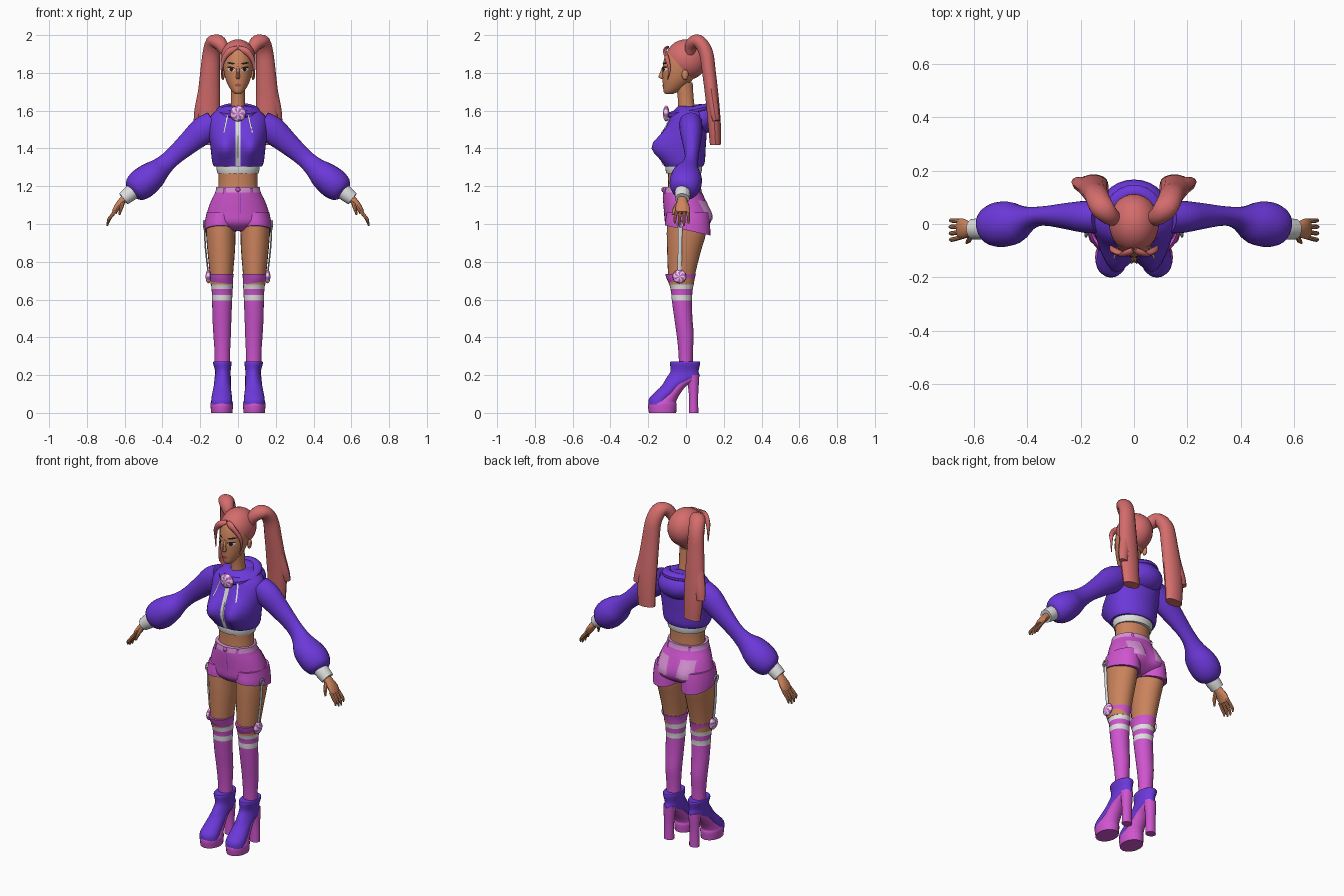
import bpy, bmesh, math
from mathutils import Vector, Matrix
from mathutils.bvhtree import BVHTree

def mat(name, r, g, b):
    m = bpy.data.materials.new(name)
    m.diffuse_color = (r, g, b, 1)
    return m

PURPLE = mat("purple cloth", .15, .04, .70)
PINK = mat("pink cloth", .62, .09, .62)
PALE = mat("pale pink", .68, .29, .66)
SKIN = mat("skin", .60, .23, .11)
HAIR = mat("coral hair", .66, .15, .15)
WHITE = mat("white trim", .74, .74, .74)
DARK = mat("dark lines", .015, .01, .01)
LIP = mat("lip brown", .36, .09, .06)
X, Y, Z = Vector((1, 0, 0)), Vector((0, 1, 0)), Vector((0, 0, 1))

def finish(name, bm, mats, rule=None, angle=40):
    bmesh.ops.recalc_face_normals(bm, faces=bm.faces)
    if rule:
        for f in bm.faces:
            f.material_index = rule(f.calc_center_median())
    me = bpy.data.meshes.new(name)
    bm.to_mesh(me)
    bm.free()
    for m in mats:
        me.materials.append(m)
    ob = bpy.data.objects.new(name, me)
    bpy.context.collection.objects.link(ob)
    bpy.ops.object.select_all(action='DESELECT')
    ob.select_set(True)
    bpy.context.view_layer.objects.active = ob
    bpy.ops.object.shade_smooth_by_angle(angle=math.radians(angle))
    return ob

def spline(pts, steps):
    out = []
    for i in range(len(pts) - 1):
        a, b, c, d = (pts[max(i-1, 0)], pts[i], pts[i+1], pts[min(i+2, len(pts)-1)])
        for k in range(steps):
            t = k / steps
            out.append([.5*(2*q + (r-p)*t + (2*p-5*q+4*r-s)*t*t + (3*q-p-3*r+s)*t**3)
                        for p, q, r, s in zip(a, b, c, d)])
    return out + [list(pts[-1])]

def tube(name, pts, mats, ref=X, flat=True, n=20, steps=3, side=1, deform=None, rule=None, closed=False):
    """Loft of elliptical sections (x, y, z, radius along ref, other radius)."""
    pts = spline(pts, steps)
    P = [Vector(p[:3]) for p in pts]
    bm, rings = bmesh.new(), []
    for i, p in enumerate(pts):
        if closed:
            t = (P[(i+1) % len(P)] - P[i-1]).normalized()
        else:
            t = Z if flat else (P[min(i+1, len(P)-1)] - P[max(i-1, 0)]).normalized()
        u = (ref - t * ref.dot(t)).normalized()
        v = t.cross(u)
        ring = []
        for k in range(n):
            a = 2 * math.pi * k / n
            q = P[i] + u * p[3] * math.cos(a) + v * p[4] * math.sin(a)
            if deform:
                q = deform(q)
            ring.append(bm.verts.new((q.x * side, q.y, q.z)))
        rings.append(ring)
    pairs = list(zip(rings, rings[1:])) + ([(rings[-1], rings[0])] if closed else [])
    for a, b in pairs:
        for k in range(n):
            bm.faces.new((a[k], a[(k+1) % n], b[(k+1) % n], b[k]))
    if not closed:
        bm.faces.new(rings[0])
        bm.faces.new(rings[-1])
    return finish(name, bm, mats, rule)

def ball(name, loc, rad, mats, rot=None, n=16, rule=None, cut=None):
    bm = bmesh.new()
    bmesh.ops.create_uvsphere(bm, u_segments=n, v_segments=max(6, n//2), radius=1)
    if rule:
        for f in bm.faces:
            f.material_index = rule(f.calc_center_median())
    bm.transform(Matrix.Translation(loc) @ (rot or Matrix()) @ Matrix.Diagonal((*rad, 1)))
    if cut:
        bmesh.ops.bisect_plane(bm, geom=bm.verts[:] + bm.edges[:] + bm.faces[:],
                               plane_co=cut[0], plane_no=cut[1], clear_inner=True)
    return finish(name, bm, mats)

def candy(name, loc, r, axis):
    """Round sweet with spiral wedges."""
    def swirl(c):
        return int((math.atan2(c.y, c.x) + math.pi) / math.pi * 6 + math.hypot(c.x, c.y) * 1.2) % 2
    return ball(name, loc, (r, r, r*.4), [PINK, WHITE],
                Matrix.Rotation(math.pi/2, 4, axis), 24, swirl)

def surface(ob):
    me = ob.data
    tree = BVHTree.FromPolygons([v.co for v in me.vertices], [p.vertices[:] for p in me.polygons])
    def hit(x, z, d=1):
        h = tree.ray_cast(Vector((x, -d, z)), Vector((0, d, 0)))[0]
        return h.y if h else 0
    return hit

def patch(name, hit, fn, m, d=1, n=8, lift=.004):
    """Thin plate laid on a surface; fn maps (s, t) in -1..1 to (x, z)."""
    bm = bmesh.new()
    g = []
    for i in range(n + 1):
        row = []
        for j in range(n + 1):
            x, z = fn(2*i/n - 1, 2*j/n - 1)
            row.append(bm.verts.new((x, hit(x, z, d) - d*lift, z)))
        g.append(row)
    for i in range(n):
        for j in range(n):
            bm.faces.new((g[i][j], g[i+1][j], g[i+1][j+1], g[i][j+1]))
    return finish(name, bm, [m])

def almond(cx, cz, w, h, tilt=0):
    return lambda s, t: (cx + w*s, cz + tilt*s + h*t*(1 - .85*s*s))

def box_patch(cx, cz, w, h, taper=0):
    return lambda s, t: (cx + s*(w + taper*t), cz + h*t)

# --- torso and hoodie
tube("waist", [(0, -.015, 1.14, .108, .085), (0, -.015, 1.24, .102, .08), (0, -.015, 1.34, .11, .085)], [SKIN])
tube("hoodie_hem", [(0, -.012, 1.268, .108, .092), (0, -.012, 1.29, .114, .097), (0, -.012, 1.32, .115, .098)], [WHITE], n=32)

def bust(q):
    if q.y < 0:
        q.y -= .078 * min(1, -q.y/.06) * math.exp(-((abs(q.x)-.075)/.06)**2 - ((q.z-1.41)/.075)**2)
    return q

hoodie = tube("hoodie_body", [
    (0, -.01, 1.305, .127, .1), (0, -.008, 1.33, .137, .108), (0, -.008, 1.40, .145, .112),
    (0, .003, 1.50, .157, .108), (0, .013, 1.56, .152, .1), (0, .02, 1.60, .115, .085),
    (0, .02, 1.625, .07, .06)], [PURPLE], n=40, deform=bust)
front = surface(hoodie)
patch("zip", front, box_patch(0, 1.435, .012, .127), WHITE, n=14, lift=.006)
ball("hood_back", (0, .075, 1.555), (.118, .092, .08), [PURPLE], n=24)
ring = [(.088*math.sin(a), .025 - .095*math.cos(a), 1.597 - .022*math.cos(a), .022, .028)
        for a in (2*math.pi*k/28 for k in range(28))]
tube("hood_collar", ring, [PURPLE], ref=Z, n=10, steps=1, closed=True)
candy("collar_sweet", (0, -.105, 1.585), .042, 'X')

# --- neck and head
tube("neck", [(0, .005, 1.57, .045, .05), (0, 0, 1.65, .037, .042), (0, -.01, 1.75, .04, .045)], [SKIN])
head = tube("head", [
    (0, -.09, 1.688, .014, .018), (0, -.08, 1.70, .03, .038), (0, -.06, 1.73, .05, .062),
    (0, -.042, 1.77, .067, .082), (0, -.028, 1.82, .077, .096), (0, -.015, 1.87, .08, .102),
    (0, -.008, 1.92, .068, .088), (0, -.005, 1.95, .035, .05)], [SKIN], n=32)
face = surface(head)
tube("nose", [(0, -.118, 1.835, .007, .006), (0, -.127, 1.80, .008, .012),
              (0, -.130, 1.778, .011, .016), (0, -.125, 1.768, .007, .006)], [SKIN], n=10)
patch("lips", face, almond(0, 1.735, .018, .008), LIP, lift=.005)
ball("hair_cap", (0, .002, 1.87), (.094, .111, .108), [HAIR], n=32, cut=((0, 0, 1.80), (0, 1.15, 1)))

def lock(name, pts, s, n=10):
    tube(name, pts, [HAIR], flat=False, side=s, n=n, steps=4)

# --- parts repeated on each side
def deform_hem(q):
    q.z -= .22 * q.y * max(0, min(1, (1.03 - q.z)/.05))
    return q

for s in (1, -1):
    tag = "_left" if s > 0 else "_right"
    # face details
    patch("eye_white"+tag, face, almond(s*.036, 1.818, .019, .010, s*.002), WHITE, lift=.004)
    patch("iris"+tag, face, almond(s*.035, 1.818, .010, .010), DARK, lift=.006)
    patch("eyelash"+tag, face, almond(s*.037, 1.828, .021, .005, s*.003), DARK, lift=.007)
    patch("eyebrow"+tag, face, almond(s*.037, 1.851, .022, .005, s*.003), DARK, lift=.005)
    ball("ear"+tag, (s*.08, -.005, 1.79), (.01, .018, .028), [SKIN], n=12)
    # hair
    lock("fringe"+tag, [(.004, -.098, 1.935, .012, .008), (.04, -.112, 1.918, .018, .010),
                        (.075, -.10, 1.875, .013, .012), (.086, -.088, 1.82, .006, .007),
                        (.078, -.098, 1.765, .002, .002)], s)
    lock("pigtail"+tag, [(.065, .02, 1.90, .025, .025), (.09, .03, 1.95, .036, .034),
                         (.122, .065, 1.967, .045, .036), (.14, .105, 1.91, .046, .038),
                         (.148, .122, 1.80, .052, .037), (.155, .14, 1.65, .06, .036),
                         (.155, .15, 1.53, .058, .035), (.15, .156, 1.42, .052, .03)], s, 14)
    lock("pigtail_outer_lock"+tag, [(.16, .115, 1.85, .03, .025), (.178, .135, 1.70, .034, .028),
                                    (.198, .15, 1.60, .033, .026), (.207, .16, 1.545, .028, .018)], s)
    # drawstrings
    patch("drawstring"+tag, front, lambda a, b: (s*(.066 - .010*b + .004*a), 1.53 + .045*b), WHITE, lift=.008)
    # arm
    tube("sleeve"+tag, [
        (.125, .025, 1.535, .06, .065), (.185, .027, 1.495, .06, .073), (.26, .03, 1.43, .048, .06),
        (.345, .03, 1.355, .036, .048), (.40, .02, 1.305, .046, .054), (.45, .004, 1.26, .078, .074),
        (.505, -.002, 1.215, .085, .082), (.545, -.008, 1.182, .07, .07), (.562, -.012, 1.168, .045, .045)],
        [PURPLE], ref=Y, flat=False, n=24, side=s)
    tube("cuff"+tag, [(.545, -.017, 1.183, .04, .04), (.575, -.018, 1.158, .041, .041),
                      (.607, -.02, 1.133, .038, .036)], [WHITE], ref=Y, flat=False, n=20, side=s)
    tube("palm"+tag, [(.59, -.02, 1.147, .024, .02), (.615, -.02, 1.12, .028, .02),
                      (.64, -.018, 1.088, .038, .018), (.656, -.018, 1.06, .036, .014)],
         [SKIN], ref=Y, flat=False, n=14, side=s)
    for i in range(4):
        y = .011 - .02*i
        drop = (.012, 0, .002, .014)[i]
        tube("finger_%d" % (i+1) + tag, [
            (.648, y, 1.07, .009, .01), (.672, y*1.15, 1.04, .0085, .009),
            (.686, y*1.2, 1.015 + drop/2, .008, .008), (.692 - drop/3, y*1.2, .99 + drop, .004, .004)],
            [SKIN], ref=Y, flat=False, n=8, side=s)
    tube("thumb"+tag, [(.61, -.036, 1.115, .012, .012), (.618, -.058, 1.085, .010, .011),
                       (.628, -.07, 1.05, .005, .006)], [SKIN], flat=False, n=8, side=s)
    # legs
    tube("thigh"+tag, [(.087, -.025, .68, .058, .066), (.088, -.022, .75, .063, .074),
                       (.089, -.01, .86, .073, .09), (.091, .002, .95, .078, .104),
                       (.091, .004, 1.03, .078, .104)], [SKIN], n=24, side=s)
    tube("shorts_leg"+tag, [(.09, .008, 1.06, .076, .112), (.092, .009, 1.01, .084, .118),
                            (.093, .01, .968, .086, .12)], [PINK], n=28, side=s, deform=deform_hem)
    tube("stocking"+tag, [
        (.083, 0, .24, .04, .037), (.083, -.002, .32, .041, .038), (.084, -.004, .41, .046, .045),
        (.085, -.014, .50, .05, .048), (.084, -.022, .595, .053, .053), (.084, -.022, .625, .054, .055),
        (.084, -.023, .655, .056, .059), (.085, -.024, .682, .058, .065), (.087, -.028, .71, .061, .074),
        (.087, -.029, .735, .065, .081)], [PINK, WHITE], n=24, side=s,
        rule=lambda c: int(.595 < c.z < .625 or .655 < c.z < .682))
    # garter
    tube("garter_strap"+tag, [(.178, -.03, .985, .004, .011), (.172, -.032, .87, .004, .011),
                              (.156, -.035, .73, .004, .011)], [WHITE], n=8, side=s)
    loop = [(.18, -.03 + .017*math.cos(a), 1.0 + .017*math.sin(a), .005, .005)
            for a in (math.pi*k/8 for k in range(16))]
    tube("garter_ring"+tag, loop, [WHITE], n=6, steps=1, side=s, closed=True)
    candy("garter_sweet"+tag, (s*.157, -.035, .722), .036, 'Y')
    # boots
    tube("boot_upper"+tag, [
        (.086, -.145, .045, .056, .054), (.086, -.138, .075, .055, .058), (.085, -.105, .11, .05, .058),
        (.083, -.07, .145, .045, .058), (.081, -.018, .185, .043, .086), (.08, -.008, .22, .041, .074),
        (.083, -.005, .262, .049, .08), (.083, -.005, .272, .047, .077)], [PURPLE], n=24, side=s)
    tube("boot_sole"+tag, [
        (.086, -.124, 0, .056, .072), (.086, -.125, .045, .06, .076), (.086, -.118, .06, .056, .066),
        (.085, -.08, .10, .046, .048), (.084, -.04, .145, .04, .045), (.082, 0, .178, .038, .065),
        (.082, 0, .195, .036, .06)], [PINK], n=24, side=s)
    tube("boot_heel"+tag, [(.084, .04, 0, .03, .026), (.084, .04, .09, .029, .025),
                           (.083, .038, .16, .033, .031), (.082, .035, .20, .036, .036)], [PINK], n=14, side=s)

# --- shorts with waistband, pockets, loops and button
def seat(q):
    if q.y > 0:
        q.y += .024 * min(1, q.y/.06) * math.exp(-((abs(q.x)-.075)/.06)**2 - ((q.z-1.04)/.06)**2)
    return q

shorts = tube("shorts", [
    (0, -.02, 1.195, .115, .099), (0, -.019, 1.167, .121, .104), (0, -.008, 1.12, .144, .113),
    (0, .002, 1.06, .164, .118), (0, .005, 1.01, .17, .116), (0, .005, .98, .12, .09),
    (0, .005, .962, .05, .06)], [PINK, PALE], n=40, deform=seat, rule=lambda c: int(c.z > 1.167))
skirt = surface(shorts)
for s in (1, -1):
    patch("back_pocket", skirt, box_patch(s*.077, 1.075, .042, .05, -.004), PALE, d=-1, n=10)
    for d in (1, -1):
        patch("belt_loop", skirt, box_patch(s*.07, 1.18, .006, .02), PINK, d=d, n=4, lift=.008)
patch("fly", skirt, box_patch(.012, 1.11, .002, .055), PURPLE, n=8, lift=.002)
ball("shorts_button", (0, -.122, 1.182), (.013, .008, .013), [PINK], n=12)
